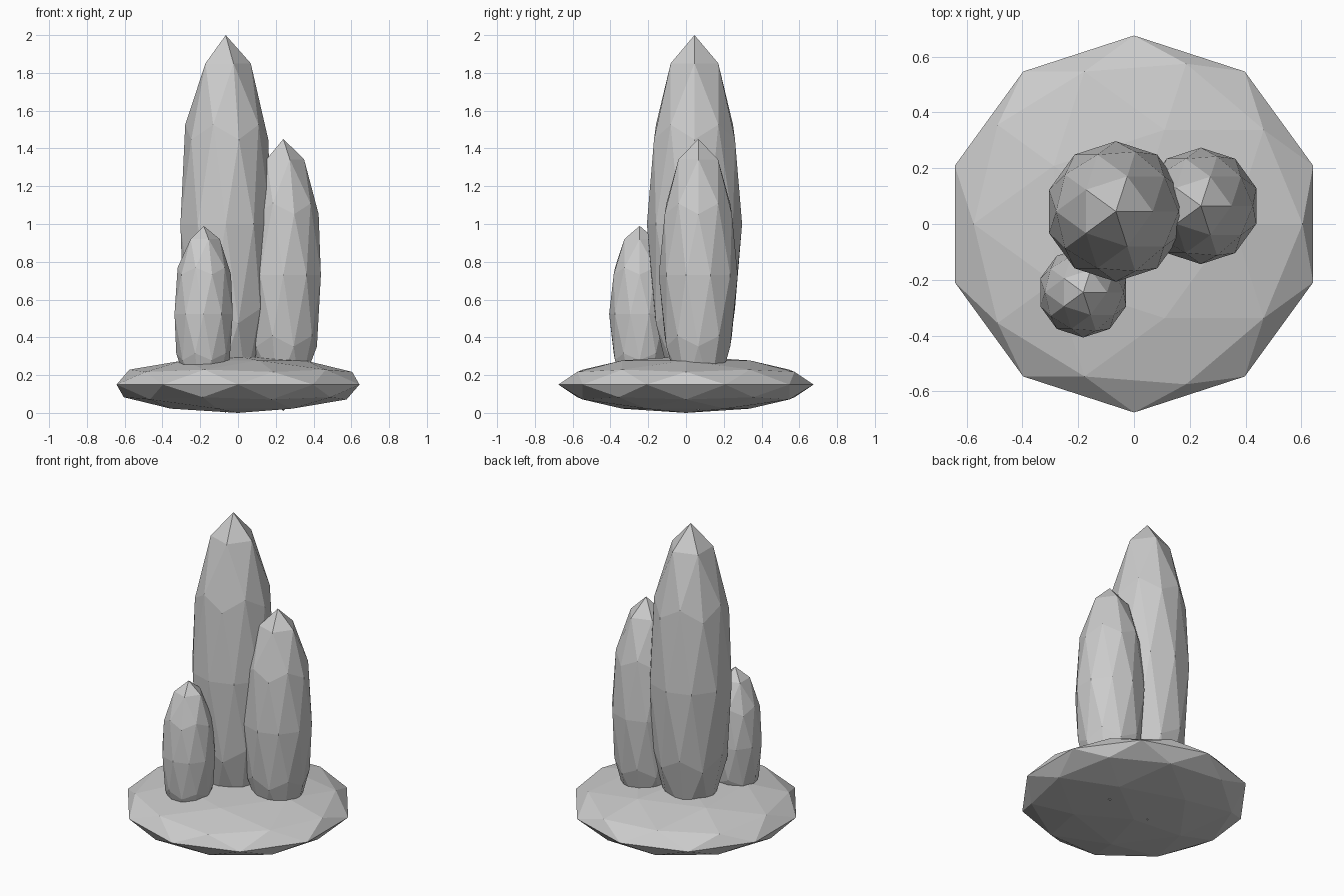
import bpy

if "Cube" in bpy.data.objects:
    bpy.data.objects.remove(bpy.data.objects["Cube"])


def faceted_stone(name, centre, radius, half_height):
    """Low-poly icosphere stretched to the wanted width and height."""
    bpy.ops.mesh.primitive_ico_sphere_add(subdivisions=2, radius=1, location=centre)
    ob = bpy.context.object
    ob.name = name
    ob.scale = (radius, radius, half_height)
    bpy.ops.object.transform_apply(location=False, rotation=False, scale=True)
    bpy.ops.object.shade_flat()
    return ob


# Flat rock the crystals grow from
faceted_stone("rock_base", (0, 0, 0.15), 0.676, 0.15)

# Three upright crystals, tallest first
faceted_stone("tall_crystal", (-0.065, 0.045, 1.0), 0.252, 1.0)
faceted_stone("middle_crystal", (0.24, 0.065, 0.73), 0.209, 0.72)
faceted_stone("small_crystal", (-0.182, -0.245, 0.524), 0.162, 0.466)
